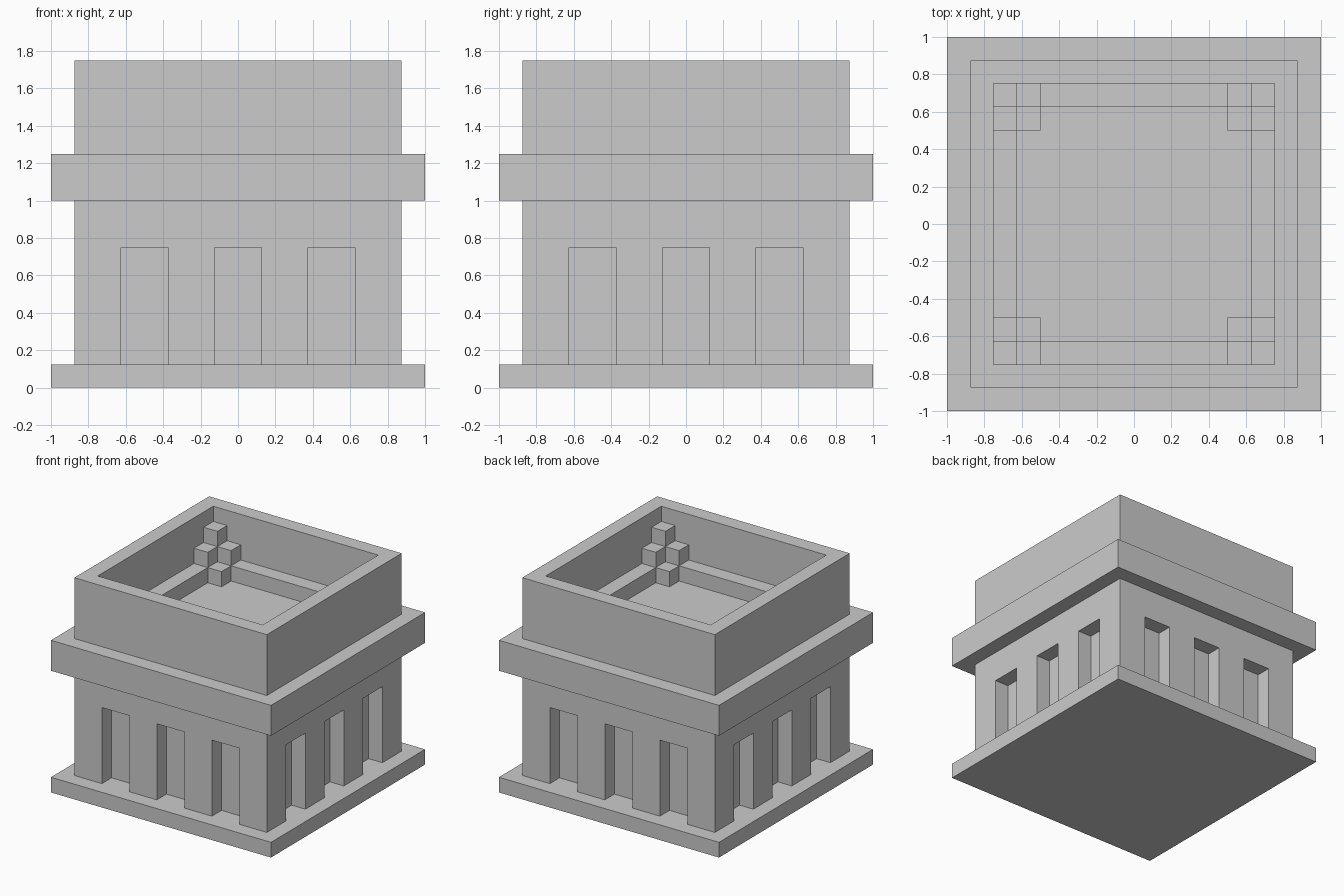
import bpy, bmesh
from mathutils import Matrix, Vector

if "Cube" in bpy.data.objects:
    bpy.data.objects.remove(bpy.data.objects["Cube"])


def boxes(name, spans):
    """One object made of boxes, each given as (min corner, max corner)."""
    bm = bmesh.new()
    for lo, hi in spans:
        lo, hi = Vector(lo), Vector(hi)
        m = Matrix.Translation((lo + hi) / 2) @ Matrix.Diagonal((*(hi - lo), 1))
        bmesh.ops.create_cube(bm, size=1, matrix=m)
    mesh = bpy.data.meshes.new(name)
    bm.to_mesh(mesh)
    bm.free()
    obj = bpy.data.objects.new(name, mesh)
    bpy.context.collection.objects.link(obj)
    return obj


def square(r, z0, z1):
    return (-r, -r, z0), (r, r, z1)


def cut(obj, spans):
    """Subtract boxes from an object, then discard the cutter."""
    cutter = boxes("cutter", spans)
    cutter.hide_render = True
    mod = obj.modifiers.new("cut", 'BOOLEAN')
    mod.operation, mod.solver, mod.object = 'DIFFERENCE', 'EXACT', cutter
    bpy.context.view_layer.objects.active = obj
    bpy.ops.object.modifier_apply(modifier=mod.name)
    bpy.data.objects.remove(cutter)


# Slabs: foot and cornice
boxes("base_slab", [square(1, 0, 0.125)])
boxes("cornice_slab", [square(1, 1, 1.25)])

# Body with three shallow niches on every side
body = boxes("body", [square(0.875, 0.125, 1)])
niches = []
for c in (-0.5, 0, 0.5):
    a, b = c - 0.125, c + 0.125
    for n, f in ((-1, -0.75), (0.75, 1)):
        niches.append(((a, n, 0), (b, f, 0.75)))
        niches.append(((n, a, 0), (f, b, 0.75)))
cut(body, niches)

# Parapet wall and the low ledge running around its inside
parapet = boxes("parapet", [square(0.875, 1.25, 1.75)])
cut(parapet, [square(0.75, 1.2, 1.8)])
ledge = boxes("inner_ledge", [square(0.75, 1.25, 1.375)])
cut(ledge, [square(0.625, 1.2, 1.4)])

# Stepped corner blocks, mirrored to all four corners
steps = boxes("corner_steps", [
    ((0.625, 0.625, 1.375), (0.75, 0.75, 1.625)),
    ((0.5, 0.625, 1.375), (0.625, 0.75, 1.5)),
    ((0.625, 0.5, 1.375), (0.75, 0.625, 1.5)),
    ((0.5, 0.5, 1.25), (0.625, 0.625, 1.375)),
])
mirror = steps.modifiers.new("mirror", 'MIRROR')
mirror.use_axis = (True, True, False)
mirror.use_mirror_merge = False
